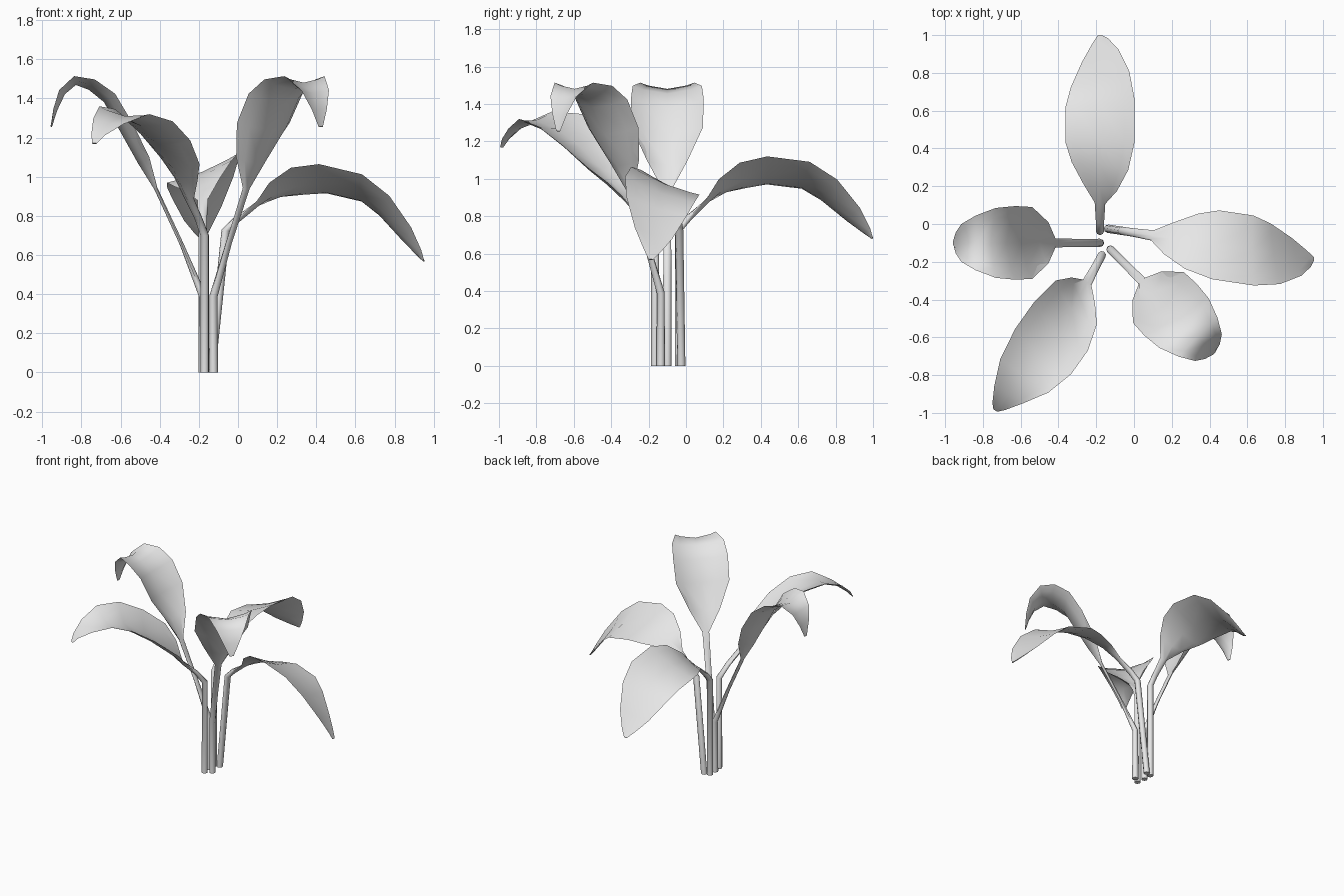
import bpy, bmesh, math
from mathutils import Vector, Matrix

if "Cube" in bpy.data.objects:
    bpy.data.objects.remove(bpy.data.objects["Cube"], do_unlink=True)

grey = bpy.data.materials.new("leaf_grey")
grey.use_nodes = True
grey.diffuse_color = (0.8, 0.8, 0.8, 1)
grey.node_tree.nodes["Principled BSDF"].inputs["Base Color"].default_value = (0.8, 0.8, 0.8, 1)

# Leaf kinds, from foot to tip: reach, height, half width, half thickness, cup, roll
ARCHING = [
    (0, 0, .022, .022, 0, 0), (0, .73, .022, .022, 0, 0), (.05, .79, .022, .018, 0, 0),
    (.15, .88, .028, .01, .005, .005), (.24, .95, .09, .006, .015, .04), (.35, 1.0, .15, .006, .02, .07),
    (.47, 1.02, .183, .006, .025, .075), (.67, .995, .183, .006, .025, .075), (.79, .925, .155, .006, .02, .07),
    (.92, .8, .095, .006, .015, .05), (1.0, .715, .04, .006, .01, .02), (1.035, .68, .012, .004, 0, 0)]
HOOKED = [
    (0, 0, .022, .022, 0, 0), (0, .39, .022, .02, 0, 0), (.11, .66, .021, .01, 0, 0),
    (.24, .94, .024, .009, .005, 0), (.325, 1.07, .11, .006, .06, 0), (.42, 1.24, .19, .006, .07, 0),
    (.5, 1.385, .195, .006, .065, 0), (.58, 1.45, .185, .006, .055, 0), (.65, 1.475, .145, .006, .04, 0),
    (.71, 1.425, .1, .006, .03, 0), (.75, 1.34, .055, .006, .015, 0), (.775, 1.255, .015, .004, 0, 0)]
SPREADING = [
    (0, 0, .022, .022, 0, 0), (0, .7, .022, .022, 0, 0), (.07, .79, .022, .016, 0, 0),
    (.17, .88, .027, .01, .01, 0), (.25, .965, .09, .006, .055, .03), (.33, 1.05, .155, .006, .07, .05),
    (.47, 1.17, .19, .006, .065, .045), (.62, 1.265, .19, .006, .055, .035), (.76, 1.305, .155, .006, .035, .02),
    (.88, 1.27, .09, .006, .015, .015), (.96, 1.21, .04, .006, .01, .005), (.995, 1.17, .015, .004, 0, 0)]

SIDES = 8


def make_leaf(name, path, place, sway):
    """Sweep a ring along the path: round at the stem, flat and cupped at the blade."""
    bm = bmesh.new()
    reach = path[-1][0]
    pts = [Vector((sway * math.sin(math.pi * p[0] / reach), p[0], p[1])) for p in path]
    rings = []
    for i, (p, row) in enumerate(zip(pts, path)):
        along = pts[min(i + 1, len(pts) - 1)] - pts[max(i - 1, 0)]
        up = Vector((0, -along.z, along.y)).normalized()
        width, depth, cup, roll = row[2:]
        ring = []
        for k in range(SIDES):
            a = 2 * math.pi * k / SIDES
            t = math.cos(a)
            lift = depth * math.sin(a) + cup * t * t + roll * t
            ring.append(bm.verts.new(p + Vector((width * t, 0, 0)) + up * lift))
        rings.append(ring)
    for a, b in zip(rings, rings[1:]):
        for i in range(SIDES):
            j = (i + 1) % SIDES
            bm.faces.new((a[i], a[j], b[j], b[i]))
    bm.faces.new(rings[0])
    bm.faces.new(rings[-1])
    bmesh.ops.recalc_face_normals(bm, faces=bm.faces)
    # The foot lies level on the ground
    bm.transform(place)
    for v in rings[0]:
        v.co.z = 0

    mesh = bpy.data.meshes.new(name)
    bm.to_mesh(mesh)
    bm.free()
    mesh.materials.append(grey)
    obj = bpy.data.objects.new(name, mesh)
    bpy.context.collection.objects.link(obj)
    bpy.ops.object.select_all(action='DESELECT')
    obj.select_set(True)
    bpy.context.view_layer.objects.active = obj
    bpy.ops.object.shade_smooth_by_angle(angle=math.radians(60))


# The five leaves: kind, foot, heading, outward lean, sideways sway
LEAVES = {
    "back_leaf": (ARCHING, (-.18, -.037), 0, 0, 0),
    "left_leaf": (ARCHING, (-.138, -.025), -98.5, 6, 0),
    "right_leaf": (HOOKED, (-.18, -.1), 90, 0, 0),
    "front_right_leaf": (SPREADING, (-.17, -.165), 145.5, 0, -.035),
    "front_left_leaf": (HOOKED, (-.125, -.135), -135, 0, 0),
}
for name, (kind, foot, heading, lean, sway) in LEAVES.items():
    place = (Matrix.Translation((foot[0], foot[1], 0))
             @ Matrix.Rotation(math.radians(heading), 4, 'Z')
             @ Matrix.Rotation(math.radians(-lean), 4, 'X'))
    make_leaf(name, kind, place, sway)
